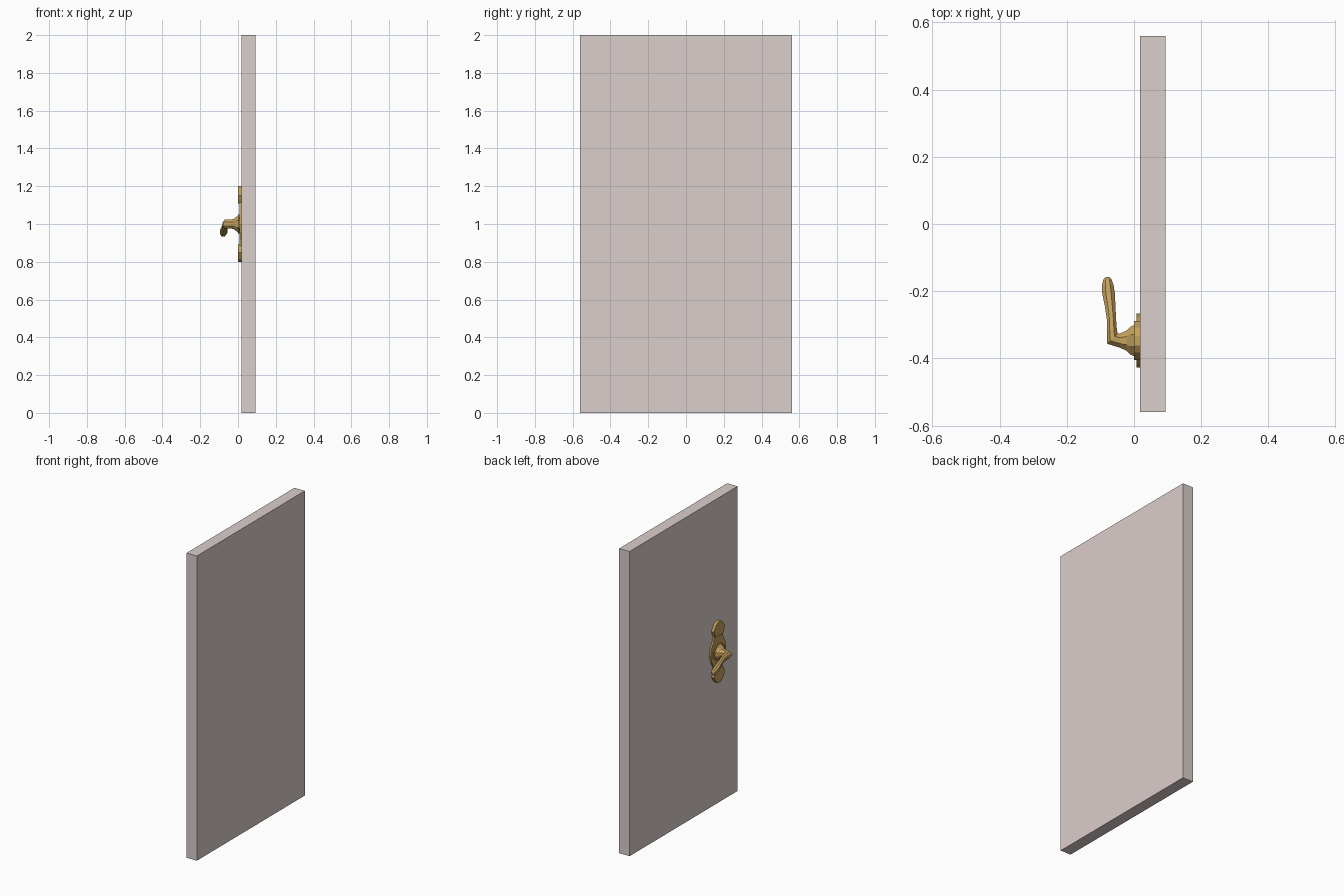
import bpy, bmesh, math
from mathutils import Vector

if "Cube" in bpy.data.objects:
    bpy.data.objects.remove(bpy.data.objects["Cube"])

CY, CZ = -0.347, 1.0   # handle centre on the door face


def material(name, rgb):
    m = bpy.data.materials.new(name)
    m.diffuse_color = (*rgb, 1)
    m.use_nodes = True
    m.node_tree.nodes["Principled BSDF"].inputs["Base Color"].default_value = m.diffuse_color
    return m


wood = material("pale_paint", (0.71, 0.62, 0.60))
brass = material("brass", (0.56, 0.36, 0.11))


def finish(bm, name, mat):
    bmesh.ops.recalc_face_normals(bm, faces=bm.faces)
    me = bpy.data.meshes.new(name)
    bm.to_mesh(me)
    bm.free()
    me.materials.append(mat)
    ob = bpy.data.objects.new(name, me)
    bpy.context.collection.objects.link(ob)
    return ob


def loft(name, rings, mat):
    bm = bmesh.new()
    loops = [[bm.verts.new(p) for p in ring] for ring in rings]
    n = len(loops[0])
    for a, b in zip(loops, loops[1:]):
        for i in range(n):
            j = (i + 1) % n
            bm.faces.new((a[i], a[j], b[j], b[i]))
    bm.faces.new(loops[0])
    bm.faces.new(loops[-1])
    return finish(bm, name, mat)


def plate(name, half, x0, x1):
    # half outline (offset from centre, height), mirrored across the plate axis
    pts = half + [(-y, z) for y, z in reversed(half)]
    loft(name, [[(x, CY + y, CZ + z) for y, z in pts] for x in (x0, x1)], brass)


# door slab
bm = bmesh.new()
bmesh.ops.create_cube(bm, size=1)
for v in bm.verts:
    v.co = (0.0555 + v.co.x * 0.075, v.co.y * 1.12, 1 + v.co.z * 2)
finish(bm, "door_slab", wood)

# back plate: wide centre with a raised lobe at each end
centre = [(0.040, 0.115), (0.048, 0.085), (0.070, 0.045), (0.080, 0.0)]
centre += [(y, -z) for y, z in reversed(centre[:-1])]
plate("back_plate", centre, 0.007, 0.018)
lobe = [(0.014, 0.2), (0.036, 0.185), (0.058, 0.150), (0.050, 0.130), (0.038, 0.108)]
for s, name in ((1, "upper_lobe"), (-1, "lower_lobe")):
    plate(name, [(y, s * z) for y, z in lobe], 0.0, 0.018)

# lever: x, y, z, heading (degrees from -x toward +y), half width, half height
path = [
    (0.010, CY, 1.0, 0, 0.058, 0.050),
    (0.001, CY, 1.0, 0, 0.058, 0.050),
    (0.000, CY, 1.0, 0, 0.046, 0.046),
    (-0.010, CY, 1.0, 0, 0.042, 0.037),
    (-0.022, CY, 1.0, 0, 0.030, 0.027),
    (-0.042, CY, 1.0, 0, 0.021, 0.023),
    (-0.064, -0.341, 1.0, 45, 0.022, 0.024),
    (-0.066, -0.315, 0.999, 88, 0.015, 0.022),
    (-0.067, -0.285, 0.993, 95, 0.014, 0.019),
    (-0.071, -0.245, 0.977, 95, 0.016, 0.018),
    (-0.076, -0.205, 0.961, 92, 0.019, 0.022),
    (-0.078, -0.180, 0.954, 90, 0.017, 0.021),
    (-0.079, -0.165, 0.951, 90, 0.012, 0.015),
    (-0.079, -0.158, 0.950, 90, 0.005, 0.007),
]
SIDES = 8
rings = []
for x, y, z, deg, hw, hz in path:
    h = math.radians(deg)
    side = Vector((math.sin(h), math.cos(h), 0))
    ring = []
    for i in range(SIDES):
        t = math.tau * (i + 0.5) / SIDES
        k = 1 / math.cos(math.pi / SIDES)
        ring.append(Vector((x, y, z)) + side * (hw * k * math.cos(t))
                    + Vector((0, 0, hz * k * math.sin(t))))
    rings.append(ring)
loft("lever_handle", rings, brass)
